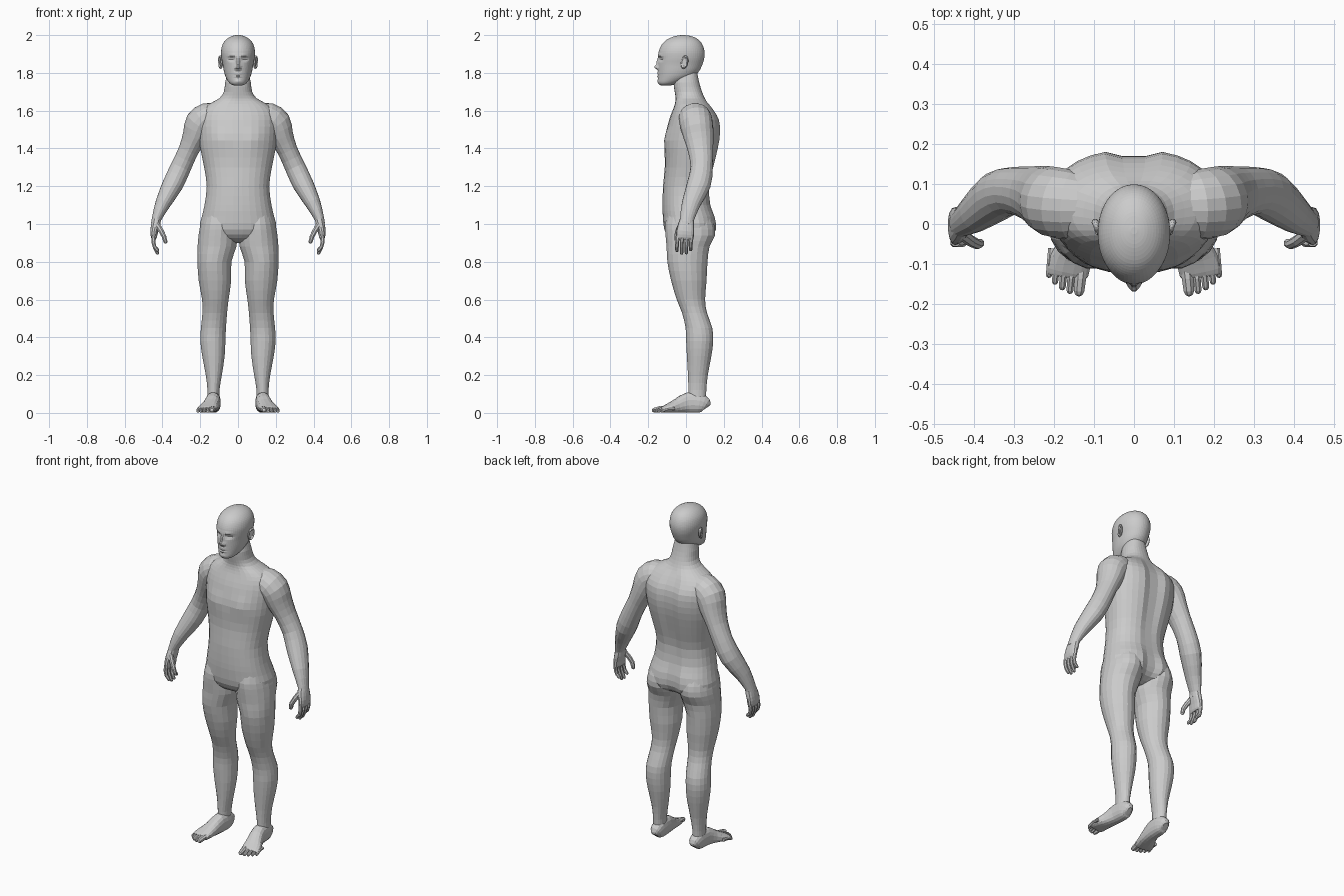
import bpy, bmesh, math
from mathutils import Vector, Matrix


def spline(rows, k):
    """Catmull-Rom refinement of a list of equal-length rows."""
    out, n = [], len(rows)
    for i in range(n - 1):
        a, b, c, d = rows[max(i - 1, 0)], rows[i], rows[i + 1], rows[min(i + 2, n - 1)]
        for s in range(k):
            t = s / k
            out.append([0.5 * (2 * q + (r - p) * t + (2 * p - 5 * q + 4 * r - w) * t * t
                               + (3 * q - p - 3 * r + w) * t ** 3)
                        for p, q, r, w in zip(a, b, c, d)])
    out.append(list(rows[-1]))
    return out


def finish(name, bm, mirror):
    bmesh.ops.recalc_face_normals(bm, faces=bm.faces)
    me = bpy.data.meshes.new(name)
    bm.to_mesh(me)
    bm.free()
    ob = bpy.data.objects.new(name, me)
    bpy.context.collection.objects.link(ob)
    if mirror:
        m = ob.modifiers.new("mirror", 'MIRROR')
        m.use_mirror_merge = False
    return ob


def unit(n, p):
    """Points of a superellipse with exponent p."""
    pts = []
    for i in range(n):
        a = 2 * math.pi * (i + 0.5) / n
        c, s = math.cos(a), math.sin(a)
        pts.append((math.copysign(abs(c) ** (2 / p), c), math.copysign(abs(s) ** (2 / p), s)))
    return pts


def skin(name, rings, mirror=False):
    """Bridge rings of points into a capped tube."""
    bm = bmesh.new()
    vs = [[bm.verts.new(p) for p in r] for r in rings]
    n = len(vs[0])
    for a, b in zip(vs, vs[1:]):
        for i in range(n):
            bm.faces.new((a[i], a[(i + 1) % n], b[(i + 1) % n], b[i]))
    bm.faces.new(vs[0])
    bm.faces.new(vs[-1])
    return finish(name, bm, mirror)


def stack(name, rows, n=24, p=2.0, k=2, mirror=False, bumps=(), limit=0.0):
    """Horizontal sections: z, centre x, half width, front y, back y, back groove."""
    rings = []
    for z, cx, w, yf, yb, g in spline(rows, k):
        ring = []
        for u, v in unit(n, p):
            x, y = cx + w * u, (yf + yb) / 2 + (yb - yf) / 2 * v
            if v > 0:
                y -= g * math.exp(-(x / 0.035) ** 2)
            elif y < limit:
                for bx, bz, sx, sz, amt in bumps:
                    for m in ({bx, -bx}):
                        y -= amt * math.exp(-((x - m) / sx) ** 2 - ((z - bz) / sz) ** 2)
            ring.append((x, y, z))
        rings.append(ring)
    return skin(name, rings, mirror)


def tube(name, rows, n=12, p=2.0, k=2, ref=(0, 1, 0), floor=None):
    """Sections square to a path: x, y, z, side radius, radius along ref."""
    rows = spline(rows, k)
    c = [Vector(r[:3]) for r in rows]
    rings = []
    for i, r in enumerate(rows):
        t = (c[min(i + 1, len(c) - 1)] - c[max(i - 1, 0)]).normalized()
        v = Vector(ref)
        v = (v - t * v.dot(t)).normalized()
        u = v.cross(t)
        ring = [c[i] + u * (a * r[3]) + v * (b * r[4]) for a, b in unit(n, p)]
        if floor is not None:
            for q in ring:
                q.z = max(q.z, floor)
        rings.append(ring)
    return skin(name, rings, True)


def digit(name, pts, r, n=8, ref=(0, 1, 0), floor=None):
    """Finger or toe with a rounded tip."""
    pts = [Vector(q) for q in pts]
    d = (pts[-1] - pts[-2]).normalized()
    rows = [(*q, r * (1 - 0.08 * i), r * (1 - 0.08 * i)) for i, q in enumerate(pts)]
    rows.append((*(pts[-1] + d * r * 0.6), r * 0.6, r * 0.6))
    rows.append((*(pts[-1] + d * r * 0.85), r * 0.2, r * 0.2))
    return tube(name, rows, n, 2.0, 1, ref, floor)


# torso and neck
stack("torso", [
    (.90, 0, .04, -.03, .06, 0), (.925, 0, .14, -.085, .13, .02),
    (.97, 0, .203, -.115, .164, .035), (1.04, 0, .192, -.123, .157, .025),
    (1.1, 0, .178, -.125, .134, .01), (1.2, 0, .166, -.122, .128, .012),
    (1.3, 0, .18, -.113, .15, .02), (1.4, 0, .2, -.113, .174, .025),
    (1.48, 0, .208, -.105, .186, .03), (1.55, 0, .21, -.09, .18, .03),
    (1.6, 0, .195, -.072, .152, .02), (1.635, 0, .155, -.06, .125, .01),
    (1.665, 0, .1, -.055, .1, 0), (1.7, 0, .075, -.06, .085, 0),
    (1.75, 0, .068, -.066, .07, 0), (1.8, 0, .055, -.055, .06, 0)],
    n=32, p=2.3, bumps=[(.085, 1.45, .06, .05, .012), (0, 1.62, .015, .02, -.008)])

# head with modelled face
stack("head", [
    (1.733, 0, .016, -.13, -.09, 0), (1.738, 0, .034, -.141, -.06, 0),
    (1.752, 0, .05, -.148, -.02, 0), (1.78, 0, .066, -.148, .04, 0),
    (1.81, 0, .075, -.148, .07, 0), (1.845, 0, .081, -.148, .087, 0),
    (1.88, 0, .088, -.147, .097, 0), (1.915, 0, .09, -.144, .098, 0),
    (1.95, 0, .082, -.128, .087, 0), (1.977, 0, .062, -.1, .065, 0),
    (1.994, 0, .034, -.06, .03, 0), (2.0, 0, .008, -.025, -.008, 0)],
    n=56, p=2.05, k=4, limit=-.06, bumps=[
        (0, 1.858, .009, .022, .011), (0, 1.831, .011, .011, .024),
        (.013, 1.826, .006, .007, .008), (.034, 1.872, .016, .010, -.014),
        (.034, 1.871, .008, .005, .005), (.03, 1.892, .022, .007, .005),
        (0, 1.798, .018, .005, .006), (0, 1.782, .016, .005, .006),
        (0, 1.79, .022, .0035, -.003), (0, 1.755, .016, .010, .004)])

# ears
bm = bmesh.new()
bmesh.ops.create_uvsphere(bm, u_segments=14, v_segments=10, radius=1)
for v in bm.verts:
    if v.co.x > 0 and math.hypot(v.co.y, v.co.z) < 0.75:
        v.co.x = 0.1
bm.transform(Matrix.Translation((.093, -.008, 1.857)) @ Matrix.Rotation(-.35, 4, 'Z')
             @ Matrix.Rotation(-.2, 4, 'X') @ Matrix.Diagonal((.013, .021, .036, 1)))
finish("ears", bm, True)

# legs
stack("legs", [
    (1.06, .1, .08, -.095, .12, 0), (1.0, .102, .097, -.112, .15, 0),
    (.94, .107, .103, -.11, .155, 0), (.88, .111, .104, -.104, .126, 0),
    (.8, .125, .091, -.1, .115, 0), (.7, .122, .087, -.08, .11, 0),
    (.6, .12, .071, -.05, .102, 0), (.53, .123, .066, -.022, .112, 0),
    (.45, .13, .067, -.003, .14, 0), (.38, .133, .067, 0, .145, 0),
    (.3, .13, .06, .004, .135, 0), (.2, .128, .043, .01, .116, 0),
    (.12, .13, .032, .012, .108, 0), (.05, .13, .034, .012, .106, 0)],
    n=20, mirror=True)

# feet
tube("feet", [
    (.128, .113, .03, .014, .02), (.128, .103, .04, .03, .04),
    (.129, .07, .052, .038, .052), (.132, .01, .054, .039, .054),
    (.143, -.045, .038, .044, .038), (.158, -.09, .025, .052, .025),
    (.165, -.118, .018, .053, .018), (.167, -.13, .015, .048, .013)],
    n=16, p=2.4, ref=(0, 0, 1), floor=0)
for i, (x, y, r) in enumerate([(.134, -.166, .017), (.157, -.165, .011), (.176, -.156, .011),
                               (.194, -.143, .010), (.209, -.126, .010)]):
    digit(f"toe_{i + 1}", [(x - .004, y + .065, .022), (x, y + .03, .021), (x + .003, y, r * .9)],
          r, ref=(0, 0, 1), floor=0)

# arms
tube("arms", [
    (.1, .045, 1.575, .06, .07), (.155, .047, 1.565, .08, .086),
    (.2, .055, 1.53, .083, .088), (.228, .066, 1.465, .067, .08),
    (.262, .077, 1.39, .054, .067), (.303, .083, 1.3, .055, .059),
    (.345, .068, 1.21, .055, .063), (.397, .028, 1.11, .041, .05),
    (.43, .006, 1.03, .026, .038), (.436, .002, 1.0, .025, .038)], n=18)

# hands
tube("palms", [
    (.429, .007, 1.035, .022, .034), (.435, .001, 1.0, .024, .042),
    (.444, -.004, .96, .021, .047), (.445, -.006, .93, .016, .047),
    (.444, -.006, .918, .009, .042)], n=14, p=2.4)
for i, (y, z) in enumerate([(-.044, .862), (-.019, .848), (.006, .85), (.029, .866)]):
    digit(f"finger_{i + 1}", [(.446, y, .935), (.448, y - .003, .905),
                              (.442, y - .004, .88), (.428, y - .004, z)], .0125)
digit("thumb", [(.43, -.025, 1.0), (.408, -.042, .965), (.392, -.05, .935), (.385, -.048, .91)],
      .0155)
